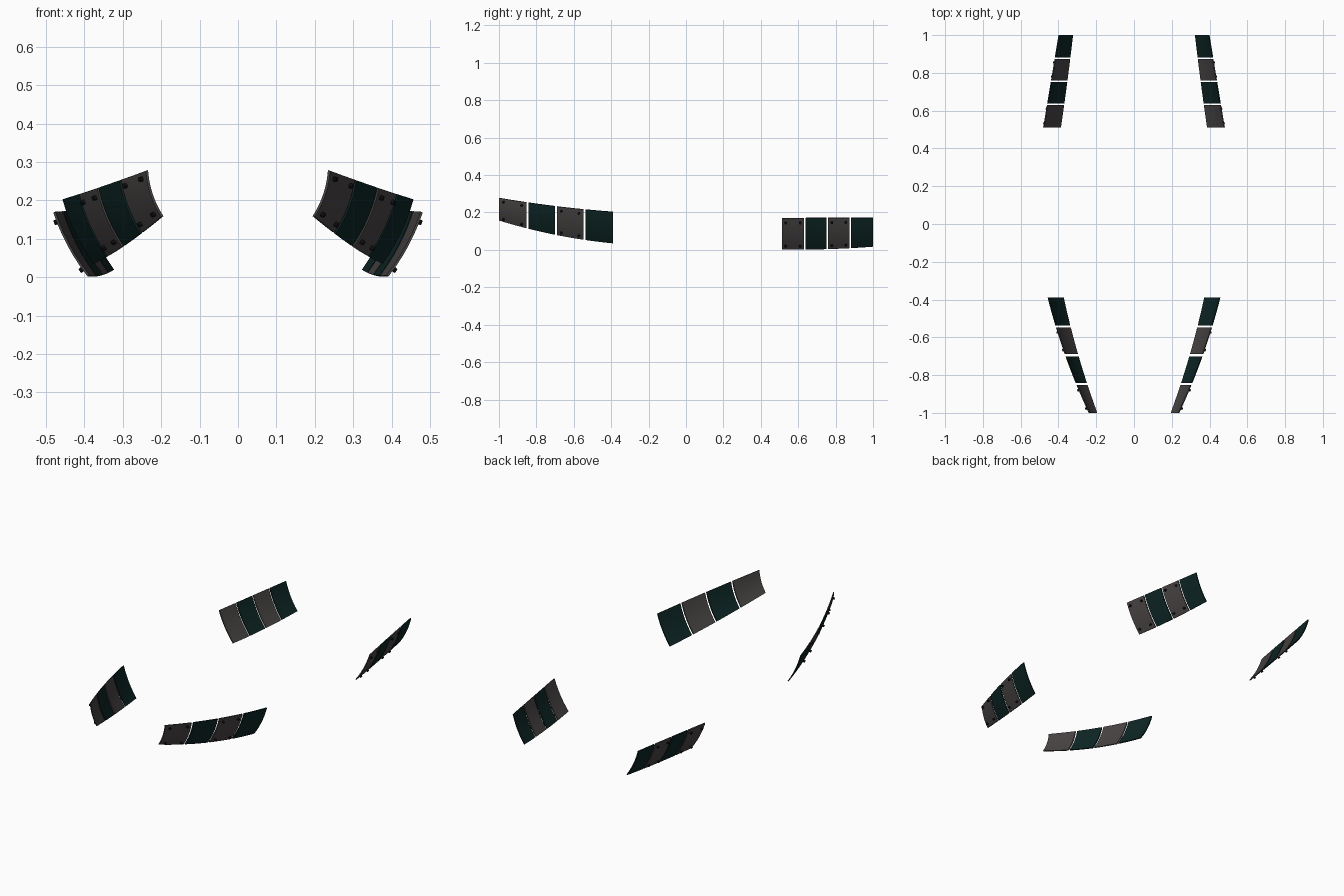
import bpy, bmesh, math
from mathutils import Vector

if "Cube" in bpy.data.objects:
    bpy.data.objects.remove(bpy.data.objects["Cube"])


def material(name, rgb):
    m = bpy.data.materials.new(name)
    m.diffuse_color = (*rgb, 1)
    m.use_nodes = True
    m.node_tree.nodes["Principled BSDF"].inputs["Base Color"].default_value = m.diffuse_color
    return m


GREY = material("warm_grey", (0.066, 0.058, 0.058))
TEAL = material("dark_teal", (0.004, 0.019, 0.018))
BLACK = material("bolt_black", (0.007, 0.007, 0.008))

THICK = 0.006   # panel thickness
BOW = 0.008     # outward bulge across the panel height
GAP = 0.009     # slit between panels, as a fraction of the row length

# Each row: start, middle and end section as (y, x bottom, z bottom, x top, z top)
ROWS = {
    "front": [(-1.0, .200, .157, .240, .277),
              (-.695, .300, .080, .365, .232),
              (-.39, .377, .035, .457, .202)],
    "rear": [(.512, .392, .002, .481, .168),
             (.756, .358, .004, .440, .170),
             (1.0, .328, .017, .400, .171)],
}


def surface(row, t, s, offset=0.0):
    """Point on a curved row: t along the length, s up the height."""
    w = ((1 - t) * (1 - 2 * t), 4 * t * (1 - t), t * (2 * t - 1))
    y, xb, zb, xt, zt = (sum(k * p[i] for k, p in zip(w, row)) for i in range(5))
    bottom, top = Vector((xb, y, zb)), Vector((xt, y, zt))
    out = Vector((zt - zb, 0, xb - xt)).normalized()
    return bottom.lerp(top, s) + out * (BOW * 4 * s * (1 - s) + offset)


def finish(bm, name, mat):
    bmesh.ops.recalc_face_normals(bm, faces=bm.faces)
    me = bpy.data.meshes.new(name)
    bm.to_mesh(me)
    bm.free()
    ob = bpy.data.objects.new(name, me)
    bpy.context.collection.objects.link(ob)
    me.materials.append(mat)
    mirror = ob.modifiers.new("mirror", 'MIRROR')
    mirror.use_axis[0] = True
    bpy.ops.object.select_all(action='DESELECT')
    ob.select_set(True)
    bpy.context.view_layer.objects.active = ob
    bpy.ops.object.shade_smooth_by_angle(angle=math.radians(30))
    return ob


def panel(row, t0, t1, name, mat, nu=4, nv=6):
    """Thin curved plate: closed loop round the height, swept along the length."""
    bm = bmesh.new()
    loops = []
    for i in range(nu + 1):
        t = t0 + (t1 - t0) * i / nu
        pts = [surface(row, t, j / nv) for j in range(nv + 1)]
        pts += [surface(row, t, j / nv, -THICK) for j in range(nv, -1, -1)]
        loops.append([bm.verts.new(p) for p in pts])
    n = len(loops[0])
    for a, b in zip(loops, loops[1:]):
        for j in range(n):
            bm.faces.new((a[j], a[(j + 1) % n], b[(j + 1) % n], b[j]))
    for end in (loops[0], loops[-1]):
        for j in range(nv):
            bm.faces.new((end[j], end[j + 1], end[n - 2 - j], end[n - 1 - j]))
    finish(bm, name, mat)


def bolts(row, t0, t1, name):
    """Four small bolt heads near the corners of the outer face."""
    bm = bmesh.new()
    for f in (0.17, 0.83):
        for s in (0.13, 0.87):
            t = t0 + (t1 - t0) * f
            p = surface(row, t, s)
            du = surface(row, t + .01, s) - surface(row, t - .01, s)
            dv = surface(row, t, s + .01) - surface(row, t, s - .01)
            normal = du.cross(dv).normalized()
            mat = normal.to_track_quat('Z', 'Y').to_matrix().to_4x4()
            mat.translation = p + normal * 0.003
            bmesh.ops.create_cone(bm, cap_ends=True, segments=10, radius1=0.0065,
                                  radius2=0.0065, depth=0.013, matrix=mat)
    finish(bm, name, BLACK)


# Four panels per row, alternating colour, bolts on the grey ones
for label, row in ROWS.items():
    for k in range(4):
        t0 = k / 4 + (GAP if k else 0)
        t1 = (k + 1) / 4 - (GAP if k < 3 else 0)
        panel(row, t0, t1, f"{label}_panel_{k + 1}", TEAL if k % 2 else GREY)
        if k % 2 == 0:
            bolts(row, t0, t1, f"{label}_bolts_{k + 1}")
